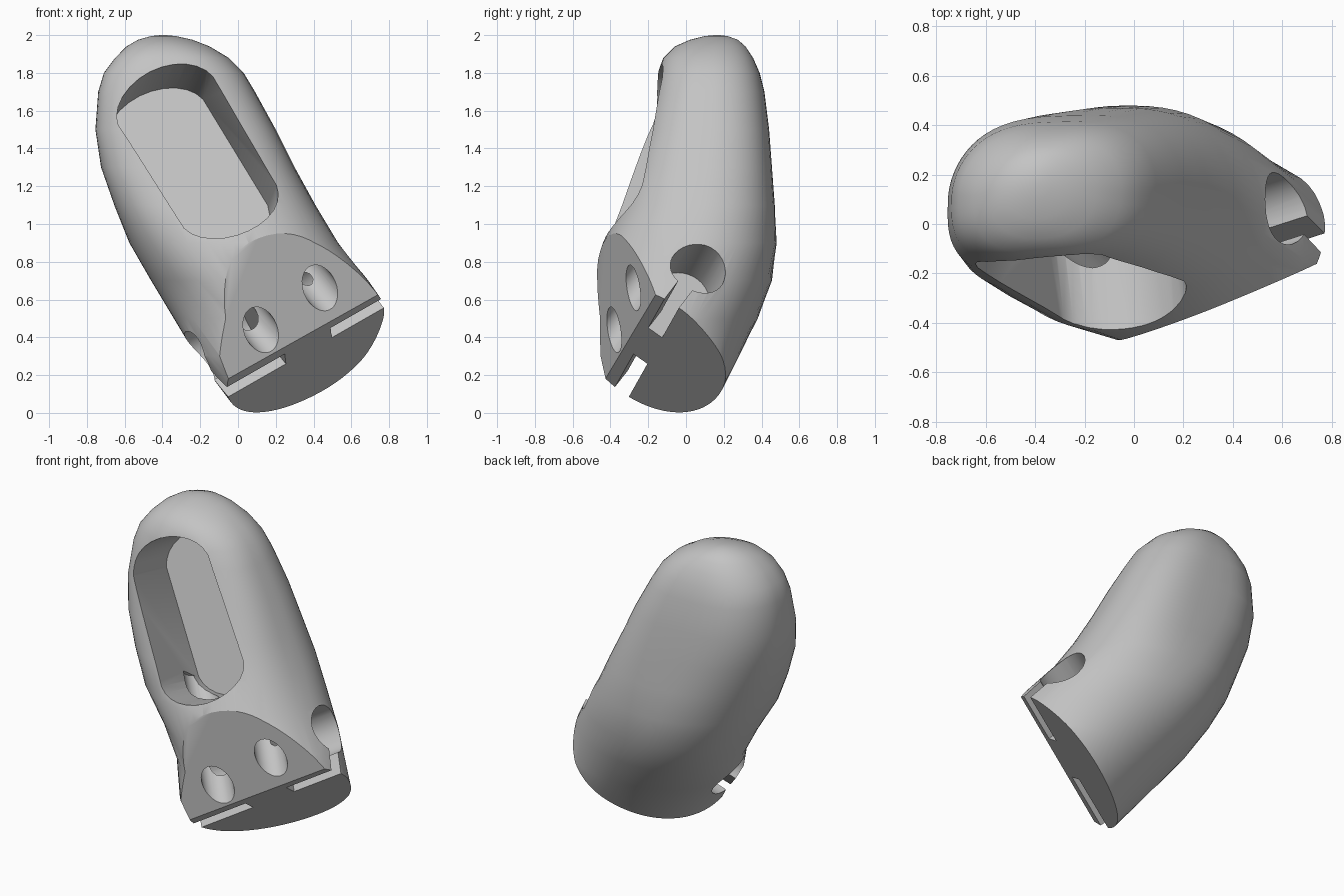
import bpy, bmesh
from math import cos, sin, pi, radians, copysign
from mathutils import Matrix, Vector

cube = bpy.data.objects.get("Cube")
if cube:
    bpy.data.objects.remove(cube, do_unlink=True)

grey = bpy.data.materials.new("light_grey")
grey.use_nodes = True
grey.diffuse_color = (0.55, 0.55, 0.55, 1)
grey.node_tree.nodes["Principled BSDF"].inputs["Base Color"].default_value = grey.diffuse_color


def make_object(name, bm):
    bmesh.ops.recalc_face_normals(bm, faces=bm.faces)
    mesh = bpy.data.meshes.new(name)
    bm.to_mesh(mesh)
    bm.free()
    mesh.materials.append(grey)
    ob = bpy.data.objects.new(name, mesh)
    bpy.context.collection.objects.link(ob)
    return ob


def loft(bm, rings):
    loops = [[bm.verts.new(p) for p in ring] for ring in rings]
    n = len(loops[0])
    for a, b in zip(loops, loops[1:]):
        for i in range(n):
            j = (i + 1) % n
            bm.faces.new((a[i], a[j], b[j], b[i]))
    bm.faces.new(loops[0][::-1])
    bm.faces.new(loops[-1])


# Frame of the flat base: along the hinge, towards the front, outwards
corner = Vector((-0.07, -0.38, 0.13))
hinge = Vector((0.84, 0.27, 0.48)).normalized()
out = Vector((0.545, -0.512, -0.665))
out = (out - hinge * out.dot(hinge)).normalized()
front = out.cross(hinge)


def frame(x, y, z, origin):
    m = Matrix((x, y, z)).transposed().to_4x4()
    m.translation = origin
    return m


base = frame(hinge, front, out, corner)


def power(value, exponent):
    return copysign(abs(value) ** exponent, value)


# Body: skewed ovals, squarer at the front (z, x min, x max, y min, y max, skew, roundness)
sections = [
    (-0.1, 0.08, 1.0, -0.6, 0.08, 0.05, 1), (0.1, -0.07, 0.96, -0.6, 0.18, 0.07, 1),
    (0.3, -0.22, 0.89, -0.62, 0.28, 0, 1), (0.5, -0.34, 0.83, -0.58, 0.38, -0.18, 1),
    (0.7, -0.46, 0.69, -0.51, 0.455, -0.12, 0.95), (0.9, -0.575, 0.53, -0.44, 0.48, 0, 0.85),
    (1.1, -0.655, 0.41, -0.35, 0.47, 0.08, 0.75), (1.3, -0.725, 0.3, -0.28, 0.455, 0.1, 0.68),
    (1.5, -0.755, 0.2, -0.22, 0.44, 0.1, 0.66), (1.7, -0.74, 0.09, -0.175, 0.415, 0.1, 0.7),
    (1.8, -0.71, 0.03, -0.15, 0.39, 0.1, 0.75), (1.88, -0.65, -0.05, -0.12, 0.355, 0.1, 0.8),
    (1.94, -0.59, -0.15, -0.06, 0.315, 0.1, 0.9), (1.975, -0.53, -0.24, 0.02, 0.275, 0.1, 1),
    (1.995, -0.46, -0.33, 0.1, 0.22, 0.1, 1), (2.0, -0.41, -0.38, 0.15, 0.18, 0.1, 1)]
SEGMENTS = 64
rings = []
for z, x0, x1, y0, y1, skew, rnd in sections:
    ring = []
    for i in range(SEGMENTS):
        a = 2 * pi * i / SEGMENTS
        s = sin(a + skew)
        ring.append(((x0 + x1) / 2 + (x1 - x0) / 2 * power(cos(a), rnd),
                     (y0 + y1) / 2 + (y1 - y0) / 2 * power(s, rnd if s < 0 else 1), z))
    rings.append(ring)
bm = bmesh.new()
loft(bm, rings)

# Flat front bevel and flat base
for point, normal in (((-0.09, -0.44, 0.17), (0.351, -0.934, -0.068)), (corner, out)):
    cut = bmesh.ops.bisect_plane(bm, geom=bm.verts[:] + bm.edges[:] + bm.faces[:],
                                 plane_co=point, plane_no=normal, clear_outer=True)
    edges = [e for e in cut["geom_cut"] if isinstance(e, bmesh.types.BMEdge)]
    bmesh.ops.edgeloop_fill(bm, edges=edges)
body = make_object("fingertip_body", bm)

cutters = []


def box_cutter(name, low, high):
    bm = bmesh.new()
    low, high = Vector(low), Vector(high)
    size = Matrix.Diagonal((high - low).to_4d())
    size[3][3] = 1
    bmesh.ops.create_cube(bm, size=1, matrix=base @ Matrix.Translation((low + high) / 2) @ size)
    cutters.append(make_object(name, bm))


def cylinder_cutter(name, radius, start, axis, length):
    bm = bmesh.new()
    turn = axis.to_track_quat('Z', 'Y').to_matrix().to_4x4()
    bmesh.ops.create_cone(bm, cap_ends=True, segments=32, radius1=radius, radius2=radius,
                          depth=length,
                          matrix=Matrix.Translation(start + axis * length / 2) @ turn)
    cutters.append(make_object(name, bm))


# Keyhole slots from both ends of the hinge
for side, (a, b) in (("right", (-0.4, 0.38)), ("left", (0.67, 1.4))):
    box_cutter(side + "_slot_cutter", (a, -0.09, -0.27), (b, 0, 0.1))
    cylinder_cutter(side + "_channel_cutter", 0.15, base @ Vector((a, -0.045, -0.28)),
                    hinge, b - a)

# Cord holes through the front bevel
for name, centre, depth in (("right_cord_hole", (0.12, -0.38, 0.44), 0.75),
                            ("left_cord_hole", (0.435, -0.28, 0.66), 0.3)):
    cylinder_cutter(name, 0.092, Vector(centre) + out * 0.3, -out, depth + 0.3)

# Window pocket: oblong prism leaning downwards, with a floor that slopes back at the top
along, across = Vector((-0.47, 0, 0.88)), Vector((0.88, 0, 0.47))
lean = Vector((-0.12, 1, -0.28))
outline = []
for i in range(26):
    a = 2 * pi * (i + 0.5) / 26
    shift = 0.34 if sin(a) > 0 else -0.3
    outline.append(across * 0.29 * cos(a) + along * (0.2 * sin(a) + shift))
bm = bmesh.new()
loft(bm, [[Vector((-0.2, -0.25, 1.36)) + p + lean * (t + slope * p.z) for p in outline]
          for t, slope in ((-0.5, 0), (0.44, 0.26))])
cutters.append(make_object("pocket_cutter", bm))

# Carve everything, then drop the cutters
for cutter in cutters:
    cutter.hide_render = True
    mod = body.modifiers.new(cutter.name, 'BOOLEAN')
    mod.operation, mod.solver, mod.object = 'DIFFERENCE', 'EXACT', cutter
bpy.context.view_layer.update()
carved = bpy.data.meshes.new_from_object(body.evaluated_get(bpy.context.evaluated_depsgraph_get()))
body.modifiers.clear()
body.data = carved
for cutter in cutters:
    bpy.data.objects.remove(cutter, do_unlink=True)

bpy.ops.object.select_all(action='DESELECT')
body.select_set(True)
bpy.context.view_layer.objects.active = body
bpy.ops.object.shade_smooth_by_angle(angle=radians(32))
